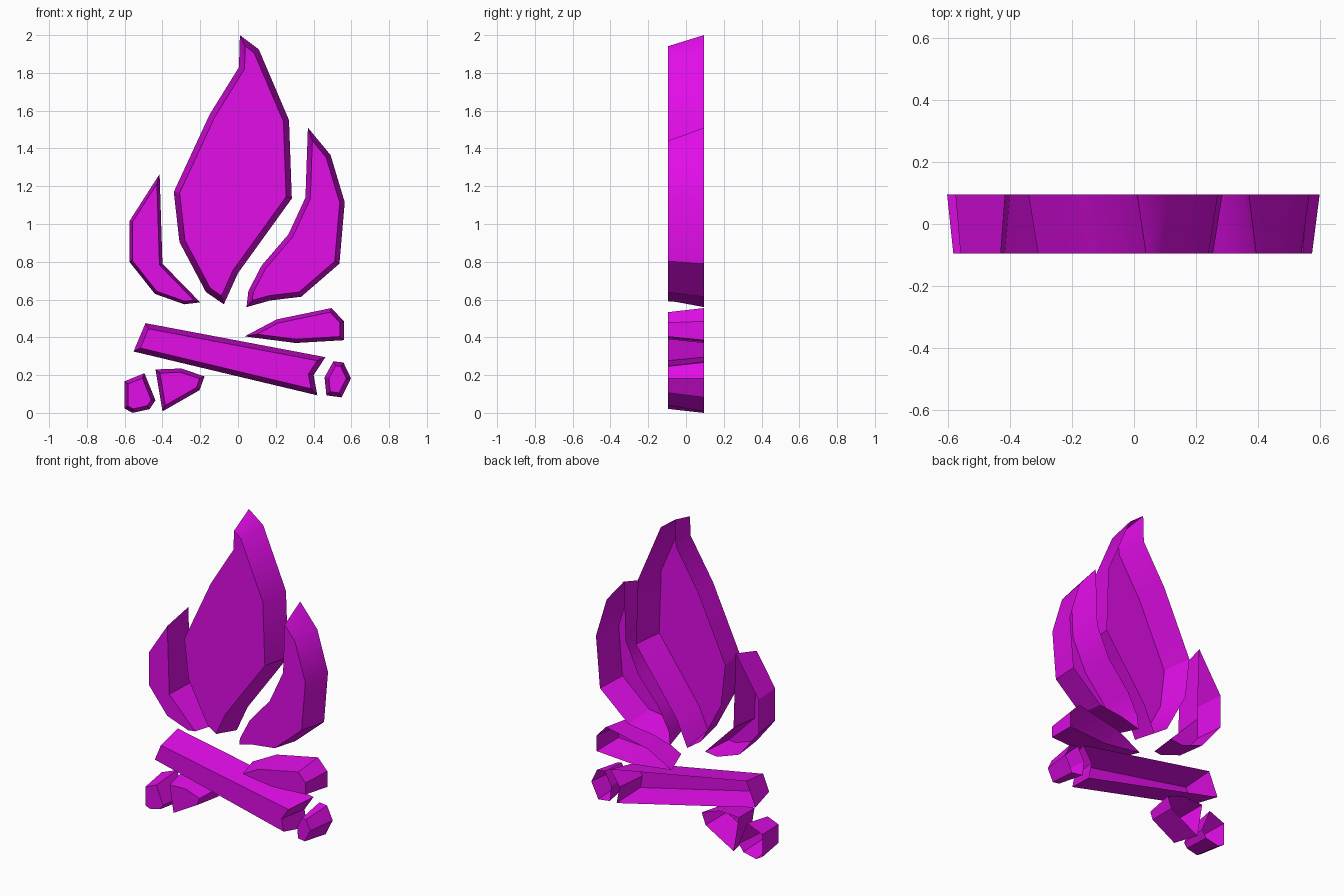
import bpy, bmesh, math
from mathutils import Vector

cube = bpy.data.objects.get("Cube")
if cube:
    bpy.data.objects.remove(cube, do_unlink=True)

HALF_DEPTH = 0.095

magenta = bpy.data.materials.new("magenta")
magenta.use_nodes = True
colour = (0.75, 0.004, 0.80, 1.0)
magenta.diffuse_color = colour
magenta.node_tree.nodes["Principled BSDF"].inputs["Base Color"].default_value = colour


def inset(points, dist):
    """Mitred inward offset of a clockwise outline."""
    pts = [Vector(p) for p in points]
    result = []
    for i, p in enumerate(pts):
        d1 = (p - pts[i - 1]).normalized()
        d2 = (pts[(i + 1) % len(pts)] - p).normalized()
        n1, n2 = Vector((d1.y, -d1.x)), Vector((d2.y, -d2.x))
        result.append(p + (n1 + n2) * dist / (1 + n1.dot(n2)))
    return result


def tapered_shell(name, outline, taper):
    """Front plate with walls flaring back to the outline; the back is open."""
    bm = bmesh.new()
    back = [bm.verts.new((x, HALF_DEPTH, z)) for x, z in outline]
    front = [bm.verts.new((x, -HALF_DEPTH, z)) for x, z in inset(outline, taper)]
    bm.faces.new(front[::-1])
    for i in range(len(back)):
        j = (i + 1) % len(back)
        bm.faces.new((front[i], front[j], back[j], back[i]))
    mesh = bpy.data.meshes.new(name)
    bm.to_mesh(mesh)
    bm.free()
    mesh.materials.append(magenta)
    obj = bpy.data.objects.new(name, mesh)
    bpy.context.collection.objects.link(obj)
    bpy.ops.object.select_all(action='DESELECT')
    obj.select_set(True)
    bpy.context.view_layer.objects.active = obj
    bpy.ops.object.shade_smooth_by_angle(angle=math.radians(30))


# Flames
tapered_shell("centre_flame", [
    (0.01, 2.0), (0.11, 1.925), (0.27, 1.55), (0.285, 1.135), (0.0, 0.74),
    (-0.075, 0.575), (-0.17, 0.64), (-0.31, 0.905), (-0.34, 1.17),
    (-0.15, 1.58), (0.005, 1.83)], 0.03)
tapered_shell("right_flame", [
    (-0.415, 1.265), (-0.40, 0.79), (-0.20, 0.585), (-0.285, 0.575),
    (-0.44, 0.63), (-0.575, 0.80), (-0.575, 1.015)], 0.016)
tapered_shell("left_flame", [
    (0.37, 1.51), (0.49, 1.365), (0.565, 1.115), (0.537, 0.79), (0.335, 0.615),
    (0.17, 0.595), (0.045, 0.56), (0.055, 0.645), (0.125, 0.78),
    (0.267, 0.945), (0.357, 1.14)], 0.026)

# Logs
tapered_shell("long_log", [
    (-0.49, 0.475), (0.463, 0.295), (0.40, 0.20), (0.42, 0.093),
    (-0.553, 0.325)], 0.026)
tapered_shell("upper_log", [
    (0.035, 0.405), (0.205, 0.495), (0.495, 0.555), (0.56, 0.485),
    (0.56, 0.385), (0.305, 0.37)], 0.02)
tapered_shell("lower_log", [
    (-0.437, 0.23), (-0.30, 0.235), (-0.177, 0.193), (-0.204, 0.12),
    (-0.40, 0.008)], 0.02)

# Log ends
tapered_shell("left_log_end", [
    (0.505, 0.273), (0.558, 0.267), (0.598, 0.183), (0.548, 0.082),
    (0.468, 0.093), (0.458, 0.188)], 0.022)
tapered_shell("right_log_end", [
    (-0.602, 0.167), (-0.495, 0.21), (-0.437, 0.066), (-0.468, 0.02),
    (-0.558, 0.0), (-0.602, 0.024)], 0.02)
